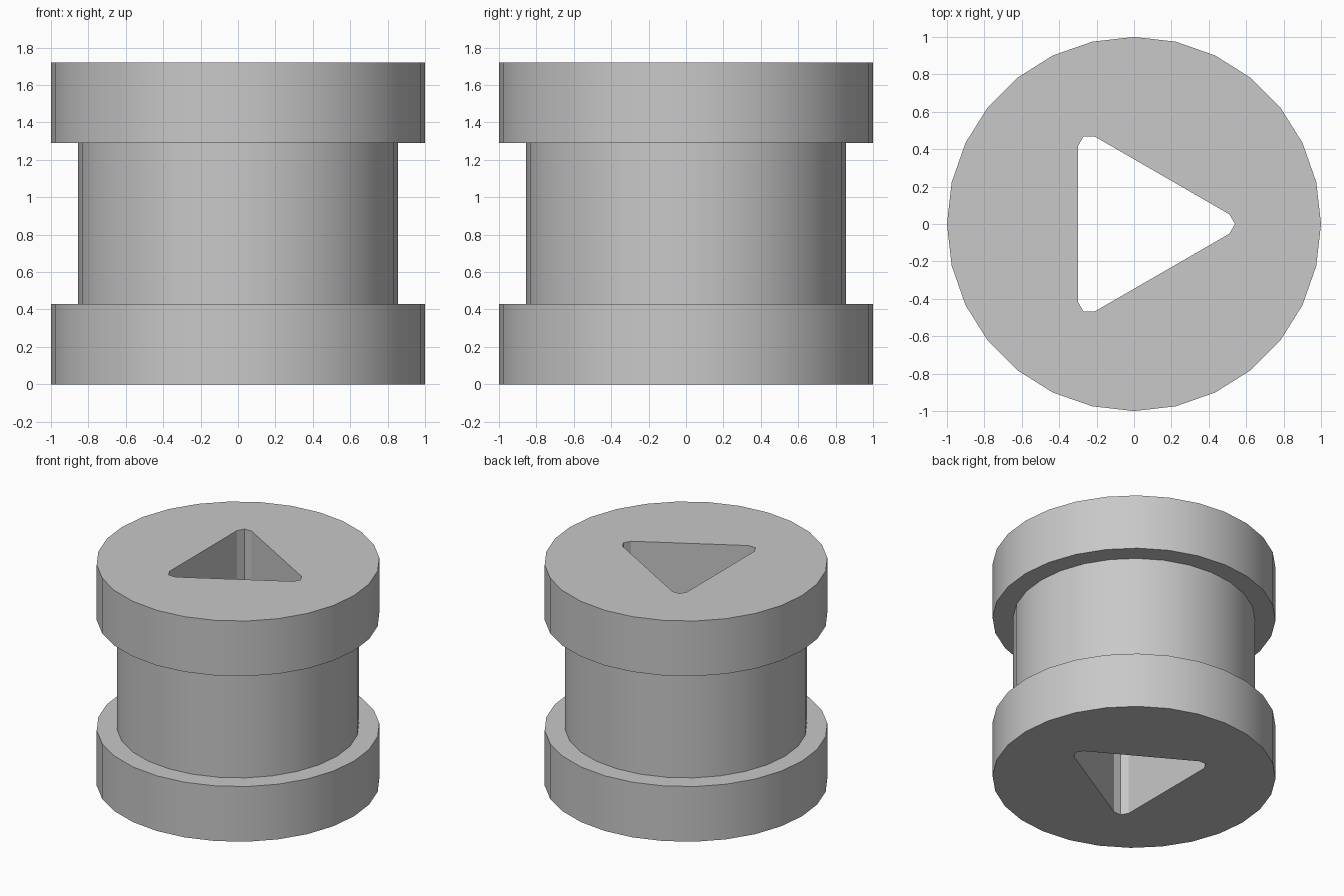
import bpy
import bmesh
from math import cos, sin, radians, tau

default = bpy.data.objects.get("Cube")
if default:
    bpy.data.objects.remove(default, do_unlink=True)

SIDES = 28
HEIGHT = 1.72
# Outer profile: wide flange, narrow core, wide flange (radius, height)
PROFILE = [(1, 0), (1, 0.43), (0.855, 0.43), (0.855, 1.29), (1, 1.29), (1, HEIGHT)]

grey = bpy.data.materials.new("light_grey")
grey.use_nodes = True
colour = (0.58, 0.58, 0.58, 1)
grey.diffuse_color = colour
grey.node_tree.nodes["Principled BSDF"].inputs["Base Color"].default_value = colour

bm = bmesh.new()


def ring(points, z):
    return [bm.verts.new((x, y, z)) for x, y in points]


def skin(rings):
    for low, high in zip(rings, rings[1:]):
        for i in range(len(low)):
            j = (i + 1) % len(low)
            bm.faces.new((low[i], low[j], high[j], high[i]))


def loop_edges(verts):
    return [bm.edges.get((v, verts[i - 1])) for i, v in enumerate(verts)]


# Turned outer wall
circle = [(cos(tau * i / SIDES), sin(tau * i / SIDES)) for i in range(SIDES)]
outer = [ring([(r * x, r * y) for x, y in circle], z) for r, z in PROFILE]
skin(outer)

# Rounded triangular bore right through the spool
triangle = []
for corner in (0, 120, 240):
    a = radians(corner)
    for turn in (-60, 0, 60):
        b = radians(corner + turn)
        triangle.append((0.48 * cos(a) + 0.06 * cos(b), 0.48 * sin(a) + 0.06 * sin(b)))
bore = [ring(triangle, z) for z in (0, HEIGHT)]
skin(bore)

# Flat ends around the bore
for k in (0, -1):
    bmesh.ops.triangle_fill(bm, use_beauty=True,
                            edges=loop_edges(outer[k]) + loop_edges(bore[k]))
bmesh.ops.recalc_face_normals(bm, faces=bm.faces)

mesh = bpy.data.meshes.new("spool_body")
bm.to_mesh(mesh)
bm.free()
mesh.materials.append(grey)
body = bpy.data.objects.new("spool_body", mesh)
bpy.context.collection.objects.link(body)

# Smooth round walls, crisp rims and bore corners
bpy.ops.object.select_all(action="DESELECT")
body.select_set(True)
bpy.context.view_layer.objects.active = body
bpy.ops.object.shade_smooth_by_angle(angle=radians(25))
